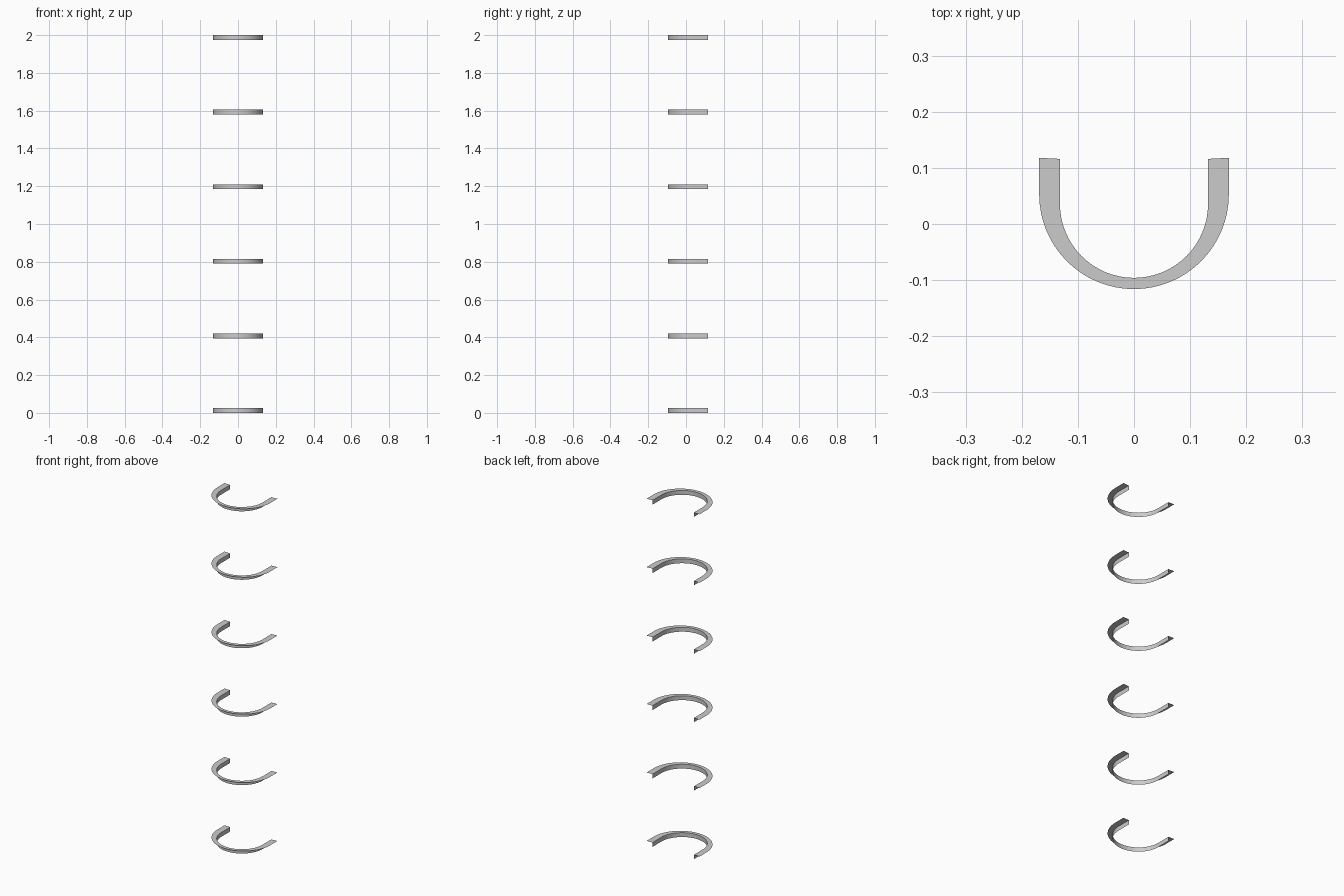
import bpy, bmesh, math

if "Cube" in bpy.data.objects:
    bpy.data.objects.remove(bpy.data.objects["Cube"])

COUNT = 6          # hoops stacked up the height
WALL = 0.025       # height of the inner wall
ARC = 32           # segments in each half circle


def u_path(radius, centre_y, end_y):
    """U outline open to the back: straight arm, half circle, straight arm."""
    arc = [(radius * math.cos(math.pi + math.pi * i / ARC),
            centre_y + radius * math.sin(math.pi + math.pi * i / ARC))
           for i in range(ARC + 1)]
    return [(-radius, end_y)] + arc + [(radius, end_y)]


def make_hoop(name, top):
    """Thin sheet hoop: flat flange on top, wall hanging from its inner edge."""
    outer = u_path(0.169, 0.053, 0.118)
    inner = u_path(0.132, 0.036, 0.116)
    bm = bmesh.new()
    rows = [[bm.verts.new((x, y, z)) for x, y in path]
            for path, z in ((outer, top), (inner, top), (inner, top - WALL))]
    for a, b in zip(rows, rows[1:]):
        for i in range(len(a) - 1):
            bm.faces.new((a[i], a[i + 1], b[i + 1], b[i]))
    mesh = bpy.data.meshes.new(name)
    bm.to_mesh(mesh)
    bm.free()
    obj = bpy.data.objects.new(name, mesh)
    bpy.context.collection.objects.link(obj)
    bpy.context.view_layer.objects.active = obj
    obj.select_set(True)
    bpy.ops.object.shade_smooth_by_angle(angle=math.radians(30))
    obj.select_set(False)


# Evenly spaced safety hoops from the ground to the full height
for n in range(COUNT):
    make_hoop(f"cage_hoop_{n + 1}", WALL + n * (2.0 - WALL) / (COUNT - 1))
